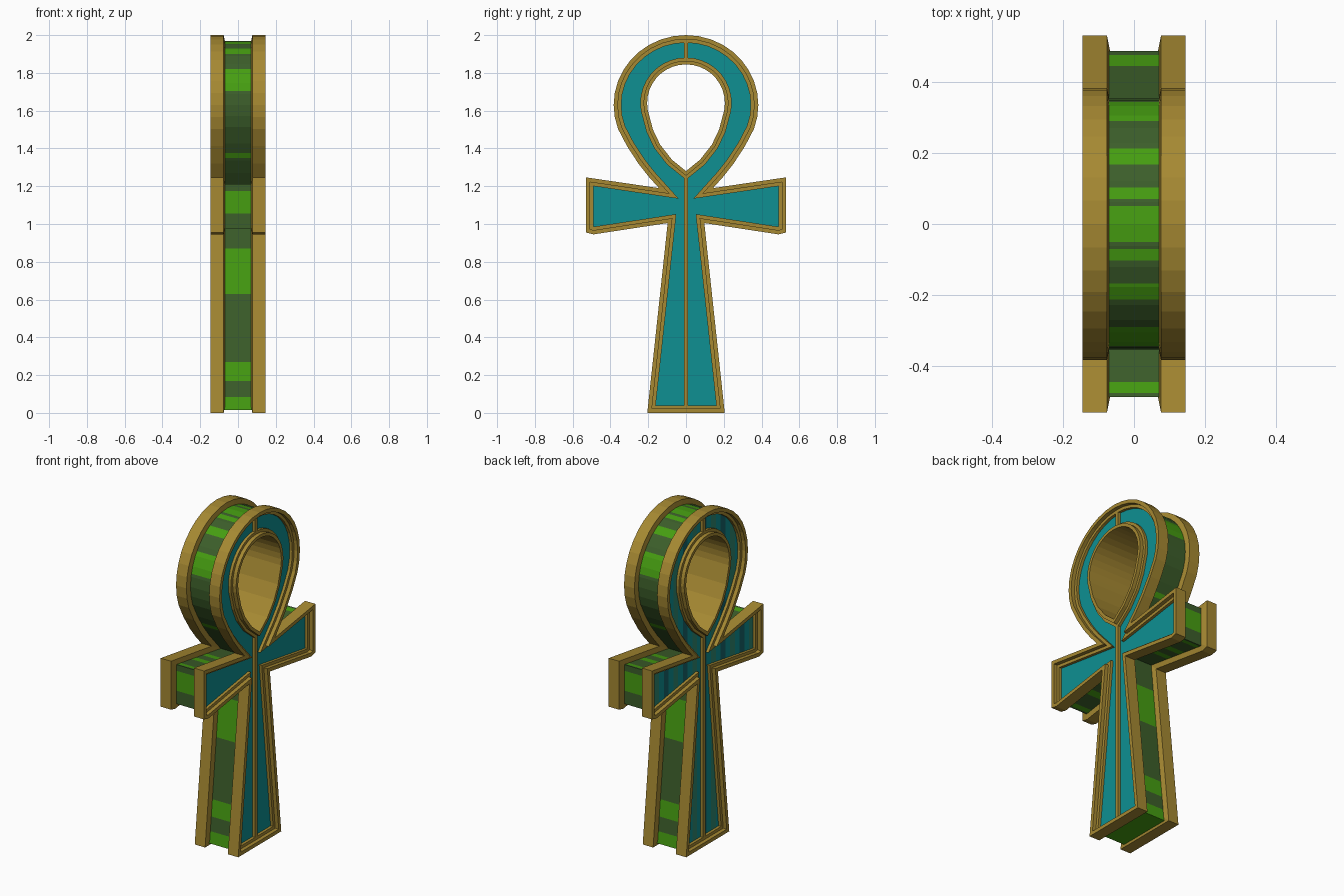
import bpy, bmesh, math
from mathutils import Vector

if "Cube" in bpy.data.objects:
    bpy.data.objects.remove(bpy.data.objects["Cube"])


def lin(c):
    c /= 255
    return c / 12.92 if c <= 0.04045 else ((c + 0.055) / 1.055) ** 2.4


def mat(name, r, g, b):
    m = bpy.data.materials.new(name)
    m.diffuse_color = (lin(r), lin(g), lin(b), 1)
    m.use_nodes = True
    m.node_tree.nodes["Principled BSDF"].inputs["Base Color"].default_value = m.diffuse_color
    return m


GOLD = mat("gold", 166, 137, 50)
BRIGHT = mat("bright green", 70, 158, 17)
DARK = mat("dark green", 60, 94, 42)
TEAL = mat("teal", 14, 144, 146)
SEA = mat("sea green", 46, 135, 112)
DEEP = mat("deep teal", 22, 100, 105)


def finish(name, bm, mats):
    me = bpy.data.meshes.new(name)
    bm.to_mesh(me)
    bm.free()
    for m in mats:
        me.materials.append(m)
    ob = bpy.data.objects.new(name, me)
    bpy.context.collection.objects.link(ob)
    return ob


def full(half):
    """Mirror a right-hand half outline (top to bottom) into a closed loop."""
    return ([Vector((-y, z)) for y, z in half]
            + [Vector(p) for p in reversed(half) if p[0] > 1e-4])


def offset(pts, d):
    """Mitred inward offset of a counter-clockwise loop."""
    out = []
    for i, p in enumerate(pts):
        a = (p - pts[i - 1]).normalized()
        b = (pts[(i + 1) % len(pts)] - p).normalized()
        n1, n2 = Vector((-a.y, a.x)), Vector((-b.y, b.x))
        out.append(p + (n1 + n2) * d / (1 + n1.dot(n2)))
    return out


def loft(pts, profile, closed=True, side=1):
    """Sweep a profile of (inset, x) along an outline."""
    bm = bmesh.new()
    rings = [[bm.verts.new((side * x, p.x, p.y)) for p in offset(pts, d)]
             for d, x in profile]
    n = len(pts)
    for k in range(len(rings) if closed else len(rings) - 1):
        r, s = rings[k], rings[(k + 1) % len(rings)]
        for i in range(n):
            j = (i + 1) % n
            bm.faces.new((r[i], r[j], s[j], s[i]))
    if closed:
        bmesh.ops.recalc_face_normals(bm, faces=bm.faces)
    return bm


def slice_at(bm, axis, values):
    no = Vector((0, 0, 0))
    no[axis] = 1
    for v in values:
        bmesh.ops.bisect_plane(bm, geom=bm.verts[:] + bm.edges[:] + bm.faces[:],
                               plane_co=no * v, plane_no=no, dist=1e-5)


def arc(cz, ry, rz, end):
    return [(ry * math.sin(math.radians(a)), cz + rz * math.cos(math.radians(a)))
            for a in range(0, end + 1, 10)]


# Outlines: cross with loop, and teardrop opening
outer = full(arc(1.63, .383, .37, 110)
             + [(.312, 1.412), (.252, 1.32), (.197, 1.25), (.143, 1.19),
                (.53, 1.247), (.53, .955), (.49, .945), (.097, 1.005), (.205, 0)])
hole = full(arc(1.64, .206, .205, 110)
            + [(.175, 1.50), (.137, 1.42), (.074, 1.34), (0, 1.28)])

# Stepped gold rims on both faces
RIM = [(0, .076), (0, .145), (.022, .145), (.022, .122), (.04, .122),
       (.04, .09), (.04, .068)]
for side, label in ((1, "right"), (-1, "left")):
    finish("outer_rim_" + label, loft(outer, RIM, True, side), [GOLD])

# Gold lining of the opening, stepped at both ends
step = [(0, .145), (-.019, .145), (-.019, .122), (-.036, .122)]
finish("loop_lining", loft(hole, step + [(d, -x) for d, x in reversed(step)]), [GOLD])

# Banded green core between the rims
LOOP_Y = [(0, .05), (.07, .103), (.167, .213), (.29, .343)]
LOOP_Z = [(1.35, 1.376)]
ARM_Y = [(.2, .24), (.3, .345), (.445, .475)]
END_Z = [(1.055, 1.175)]
LEG_Z = [(.012, .085), (.17, .27), (.63, .87)]


def inside(v, bands):
    return any(a <= v <= b for a, b in bands)


def is_bright(c, n):
    y, z = abs(c.y), c.z
    if z > 1.64:
        return inside(y, LOOP_Y)
    if z > 1.26:
        return inside(z, LOOP_Z)
    if y > .48:
        return inside(z, END_Z)
    if z > .94 and abs(n.z) > .75:
        return inside(y, ARM_Y)
    return inside(z, LEG_Z)


bm = loft(outer, [(.03, -.08), (.03, .08)], False)
for v in bm.verts:
    if abs(v.co.y) > .47:
        v.co.y = math.copysign(.487, v.co.y)
    if v.co.z < .1:
        v.co.z = .014
slice_at(bm, 1, [s * e for b in LOOP_Y + ARM_Y for e in b for s in (1, -1)])
slice_at(bm, 2, [e for b in LOOP_Z + END_Z + LEG_Z for e in b])
bm.normal_update()
for f in bm.faces:
    f.material_index = 0 if is_bright(f.calc_center_median(), f.normal) else 1
finish("banded_core", bm, [BRIGHT, DARK])

# Recessed inlay panels: plain on the right, striped on the left
for side, label in ((1, "right"), (-1, "left")):
    bm = bmesh.new()
    edges = []
    for loop in (offset(outer, .035), offset(hole, -.03)):
        vs = [bm.verts.new((side * .105, p.x, p.y)) for p in loop]
        edges += [bm.edges.new((vs[i - 1], vs[i])) for i in range(len(vs))]
    bmesh.ops.triangle_fill(bm, edges=edges, use_beauty=True)
    bm.normal_update()
    for f in bm.faces:
        if f.normal.x * side < 0:
            f.normal_flip()
    if side < 0:
        slice_at(bm, 1, [i * .045 for i in range(-12, 13)])
        for f in bm.faces:
            k = math.floor(f.calc_center_median().y / .045)
            f.material_index = (0, 1, 0, 2)[k % 4]
    finish("inlay_" + label, bm, [TEAL, SEA, DEEP])

    # Gold dividing bars down the centre of each face
    for part, z0, z1 in (("stem_bar_", .02, 1.262), ("crown_bar_", 1.865, 1.975)):
        bm = bmesh.new()
        bmesh.ops.create_cube(bm, size=1)
        for v in bm.verts:
            v.co = (side * .108 + v.co.x * .028, v.co.y * .022,
                    (z0 + z1) / 2 + v.co.z * (z1 - z0))
        finish(part + label, bm, [GOLD])
